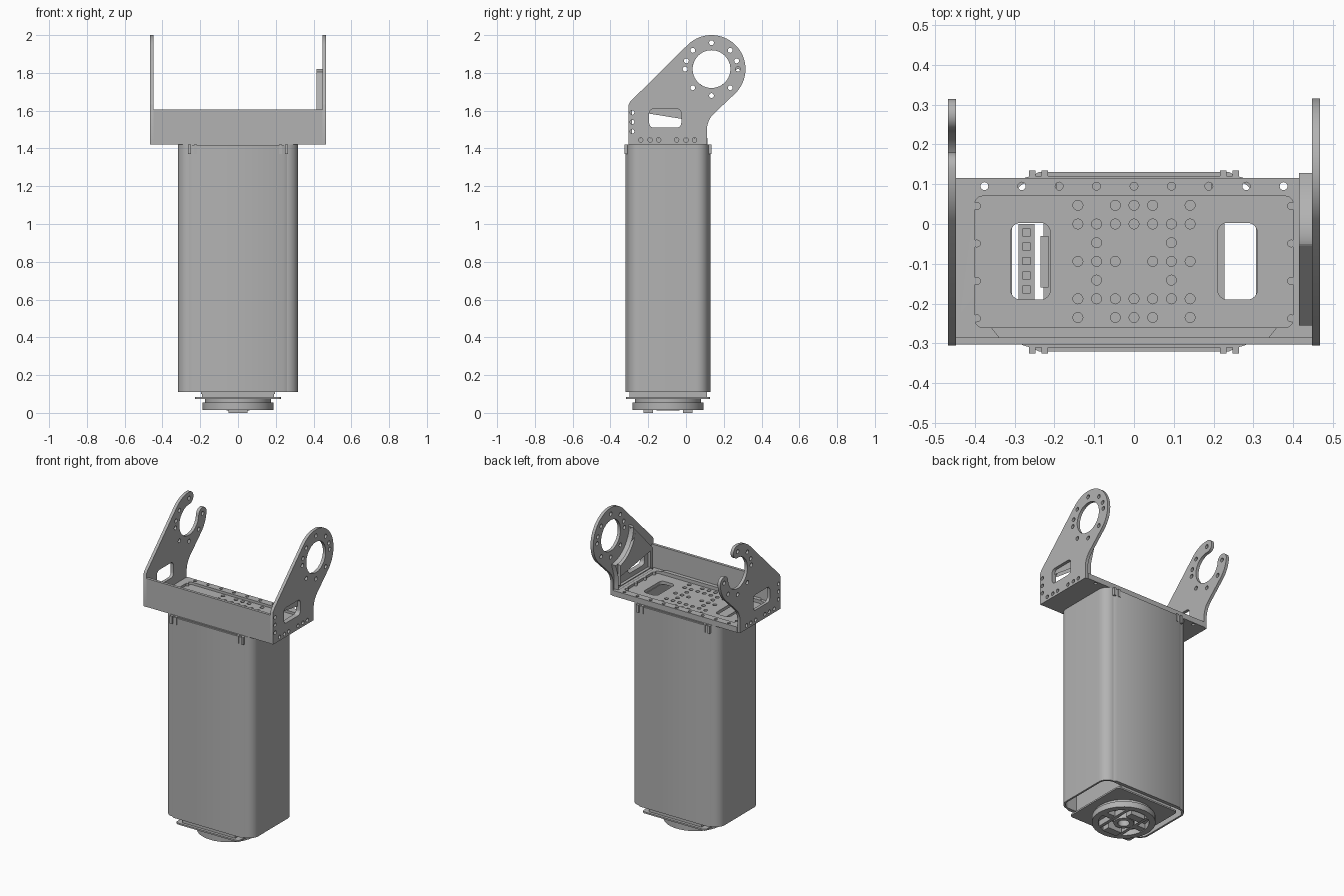
import bpy, bmesh
from math import radians, cos, sin
from mathutils import Matrix

if "Cube" in bpy.data.objects:
    bpy.data.objects.remove(bpy.data.objects["Cube"])

grey = bpy.data.materials.new("metal_grey")
grey.use_nodes = True
grey.diffuse_color = (0.45, 0.45, 0.45, 1)
grey.node_tree.nodes["Principled BSDF"].inputs["Base Color"].default_value = grey.diffuse_color


def finish(obj):
    obj.data.materials.clear()
    obj.data.materials.append(grey)
    bpy.ops.object.select_all(action='DESELECT')
    obj.select_set(True)
    bpy.context.view_layer.objects.active = obj
    bpy.ops.object.shade_smooth_by_angle(angle=radians(35))
    return obj


def arc(cx, cy, r, a, b, n=16):
    return [(cx + r * cos(radians(a + (b - a) * i / n)),
             cy + r * sin(radians(a + (b - a) * i / n))) for i in range(n + 1)]


def circle(cx, cy, r, n=20):
    return arc(cx, cy, r, 0, 360, n)[:-1]


def rrect(x0, x1, y0, y1, r, n=6):
    return (arc(x1 - r, y1 - r, r, 0, 90, n) + arc(x0 + r, y1 - r, r, 90, 180, n)
            + arc(x0 + r, y0 + r, r, 180, 270, n) + arc(x1 - r, y0 + r, r, 270, 360, n))


def prism(name, loops, lo, hi, axis='Z'):
    """Extrude an outline with holes from lo to hi along Z, or along X for side plates."""
    cu = bpy.data.curves.new(name, 'CURVE')
    cu.dimensions, cu.fill_mode, cu.extrude = '2D', 'BOTH', (hi - lo) / 2
    for pts in loops:
        sp = cu.splines.new('POLY')
        sp.points.add(len(pts) - 1)
        for p, (u, v) in zip(sp.points, pts):
            p.co = (u, v, 0, 1)
        sp.use_cyclic_u = True
    tmp = bpy.data.objects.new(name + "_outline", cu)
    bpy.context.collection.objects.link(tmp)
    dg = bpy.context.evaluated_depsgraph_get()
    me = bpy.data.meshes.new_from_object(tmp.evaluated_get(dg))
    bpy.data.objects.remove(tmp)
    me.transform(Matrix.Translation((0, 0, (lo + hi) / 2)))
    if axis == 'X':
        me.transform(Matrix(((0, 0, 1, 0), (1, 0, 0, 0), (0, 1, 0, 0), (0, 0, 0, 1))))
    bm = bmesh.new()
    bm.from_mesh(me)
    bmesh.ops.remove_doubles(bm, verts=bm.verts, dist=1e-5)
    bmesh.ops.recalc_face_normals(bm, faces=bm.faces)
    bm.to_mesh(me)
    bm.free()
    obj = bpy.data.objects.new(name, me)
    bpy.context.collection.objects.link(obj)
    return finish(obj)


def box(name, x0, x1, y0, y1, z0, z1):
    return prism(name, [[(x0, y0), (x1, y0), (x1, y1), (x0, y1)]], z0, z1)


# Side plates: one closed ring, one open hook
RY, RZ, RO, RI = 0.135, 1.82, 0.18, 0.10
RM, RT = (RO + RI) / 2, (RO - RI) / 2
foot = [(-0.305, 1.42), (-0.305, 1.63), (-0.295, 1.648)]
heel = arc(0.235, 1.495, 0.125, 135, 180, 8) + [(0.11, 1.42)]
window = rrect(-0.195, -0.025, 1.51, 1.61, 0.025)
small = [circle(y, 1.445, 0.012, 12) for y in (-0.24, -0.19, -0.145, -0.05, 0, 0.045)]
small += [circle(-0.285, z, 0.012, 12) for z in (1.49, 1.54, 1.59)]


def ring_holes(angles):
    return [circle(RY + RM * cos(radians(a)), RZ + RM * sin(radians(a)), 0.013, 12)
            for a in angles]


closed = foot + arc(RY, RZ, RO, 135, -45, 48) + heel
prism("ring_side_plate", [closed, circle(RY, RZ, RI, 48), window] + small
      + ring_holes([*range(0, 360, 45), 18, 162]), 0.447, 0.467, 'X')

HA, HB = 88, -5
hook = (foot + arc(RY, RZ, RO, 135, HA, 12)
        + arc(RY + RM * cos(radians(HA)), RZ + RM * sin(radians(HA)), RT, HA, HA - 180)
        + arc(RY, RZ, RI, HA, 360 + HB, 36)[1:-1]
        + arc(RY + RM * cos(radians(HB)), RZ + RM * sin(radians(HB)), RT, HB + 180, HB)
        + arc(RY, RZ, RO, HB, -45, 12)[1:] + heel)
prism("hook_side_plate", [hook, window] + small
      + ring_holes([90, 135, 162, 180, 225, 270, 315, 355]), -0.467, -0.447, 'X')

# Raised frame inside the ring plate, around its window
frame = ([(-0.255, 1.46), (-0.255, 1.60), (-0.05, 1.81)]
         + arc(RY, RZ, 0.19, 180, 268, 12) + [(0.10, 1.54), (0.10, 1.46)])
frame_in = ([(-0.23, 1.48), (-0.23, 1.59), (-0.065, 1.76)]
            + arc(RY, RZ, 0.215, 190, 255, 12) + [(0.08, 1.54), (0.08, 1.48)])
prism("window_frame", [frame, frame_in], 0.415, 0.447, 'X')
prism("window_frame_back", [frame, window], 0.435, 0.447, 'X')

# Bracket floor: perforated base and raised rim
P = 0.047
rows = {1: (0, 1, 3), 0: (0, 1, 2, 3), -1: (2,), -2: (1, 2, 3),
        -3: (2,), -4: (0, 1, 2, 3), -5: (0, 1, 3)}
grid = [circle(s * k * P, j * P, 0.0125, 16)
        for j, ks in rows.items() for k in ks for s in ((1, -1) if k else (1,))]
edge = [circle(k * 0.094, 0.095, 0.01, 12) for k in range(-4, 5)]
slots = [rrect(a, a + 0.10, -0.19, 0.003, 0.025) for a in (-0.31, 0.21)]
plate = [(-0.447, -0.30), (0.447, -0.30), (0.447, 0.115), (-0.447, 0.115)]
prism("bracket_floor", [plate] + grid + edge + slots, 1.42, 1.44)
prism("floor_rim", [plate, rrect(-0.40, 0.40, -0.26, 0.07, 0.02)] + edge, 1.44, 1.456)
for s in (-1, 1):
    for i in range(4):
        prism("rim_screw", [circle(s * 0.395, 0.045 - i * 0.094, 0.01, 12)], 1.44, 1.458)

# Front wall of the bracket with a bend strip at its foot
box("front_wall", -0.447, 0.447, -0.303, -0.285, 1.42, 1.605)
prism("wall_foot", [[(-0.36, -0.26), (-0.34, -0.285), (0.34, -0.285), (0.36, -0.26)]],
      1.456, 1.462)

# Hollow housing: wrapped side covers and flat front and back panels
MY = -0.095
prism("housing_shell", [rrect(-0.318, 0.318, -0.31, 0.12, 0.065, 12),
                        rrect(-0.306, 0.306, -0.298, 0.108, 0.055, 12)], 0.11, 1.42)
for s, name in ((-1, "front_panel"), (1, "back_panel")):
    y0, y1 = MY + s * 0.213, MY + s * 0.226
    prism(name, [[(-0.262, y0), (-0.238, y1), (0.238, y1), (0.262, y0)]], 0.11, 1.415)
    for x in (-0.24, 0.24):
        for dx in (-0.016, 0.016):
            box("panel_clip", x + dx - 0.008, x + dx + 0.008,
                *sorted((y0, y1 + s * 0.004)), 1.37, 1.42)

# Inner core, connector strip and cable rail
box("inner_core", -0.195, 0.195, -0.295, 0.105, 0.10, 1.36)
box("connector_strip", -0.29, -0.25, -0.19, 0.0, 1.30, 1.36)
for i in range(5):
    box("connector_pin", -0.28, -0.26, -0.175 + i * 0.036, -0.155 + i * 0.036, 1.36, 1.375)
box("cable_rail", -0.235, -0.215, -0.16, -0.03, 0.15, 1.36)

# Base flange and rotating coupling
box("flange_block", -0.19, 0.19, -0.30, 0.11, 0.082, 0.11)
prism("base_flange", [rrect(-0.228, 0.228, -0.318, 0.128, 0.02)], 0.073, 0.083)
prism("coupling_disc", [circle(0, MY, 0.175, 48)], 0.052, 0.074)
prism("coupling_ring", [circle(0, MY, 0.188, 48), circle(0, MY, 0.15, 48)], 0.016, 0.054)
prism("coupling_hub", [circle(0, MY, 0.06, 24), circle(0, MY, 0.035, 24)], 0.012, 0.053)
for s in (-1, 1):
    box("coupling_web", *sorted((s * 0.055, s * 0.155)), MY - 0.02, MY + 0.02, 0.02, 0.053)
    box("coupling_tab", -0.05, 0.05, *sorted((MY + s * 0.08, MY + s * 0.13)), 0.0, 0.053)
    box("coupling_rib", s * 0.075 - 0.01, s * 0.075 + 0.01, MY - 0.13, MY + 0.13, 0.016, 0.053)
